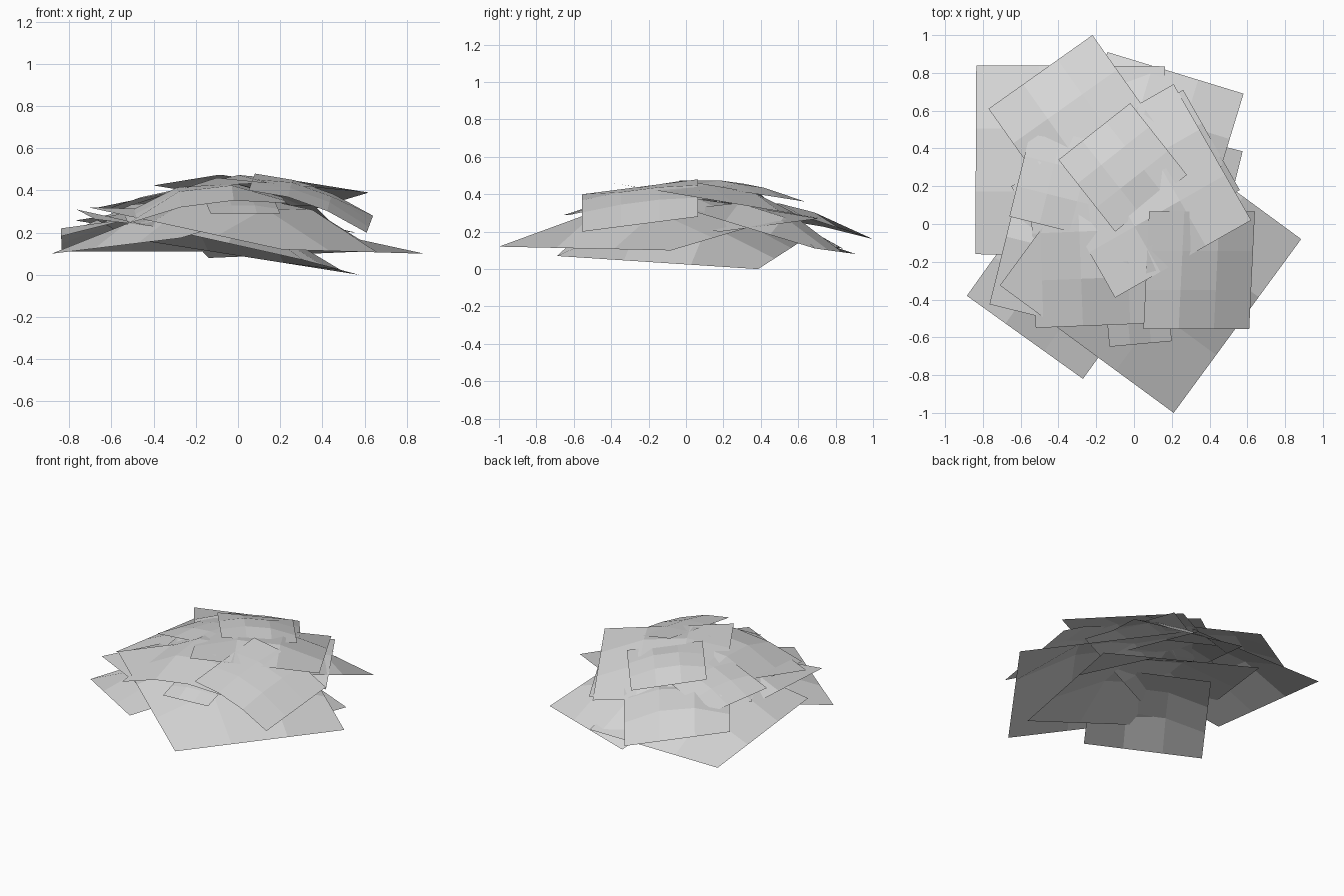
import bpy
from mathutils import Vector

cube = bpy.data.objects.get("Cube")
if cube:
    bpy.data.objects.remove(cube)

grey = bpy.data.materials.new("light grey")
grey.use_nodes = True
colour = (0.67, 0.67, 0.67, 1)
grey.diffuse_color = colour
grey.node_tree.nodes["Principled BSDF"].inputs["Base Color"].default_value = colour

SEGMENTS = 3


def sheet(name, start, end, heights, bulge, arch=0.0, side=None):
    """Sheet on the edge start-end (square unless side is given), domed over four corner heights."""
    start, end = Vector(start), Vector(end)
    along = end - start
    across = Vector(side or (-along.y, along.x))
    a, b, c, d = heights
    verts, faces = [], []
    n = SEGMENTS + 1
    for j in range(n):
        for i in range(n):
            u, v = i / SEGMENTS, j / SEGMENTS
            p = start + along * u + across * v
            flat = (a * (1 - u) + b * u) * (1 - v) + (d * (1 - u) + c * u) * v
            hump_u, hump_v = 4 * u * (1 - u), 4 * v * (1 - v)
            verts.append((p.x, p.y, flat + bulge * hump_u * hump_v + arch * hump_u))
    for j in range(SEGMENTS):
        for i in range(SEGMENTS):
            k = j * n + i
            faces.append((k, k + 1, k + n + 1, k + n))
    mesh = bpy.data.meshes.new(name)
    mesh.from_pydata(verts, [], faces)
    mesh.materials.append(grey)
    obj = bpy.data.objects.new(name, mesh)
    bpy.context.collection.objects.link(obj)


# Wide bottom layer
sheet("front_base_sheet", (.21, -1.0), (.885, -.08), (.12, .10, .30, .32), .17)
sheet("side_base_sheet", (.31, -.69), (.575, .385), (.07, 0, .17, .31), .19)
sheet("back_base_sheet", (-.835, .84), (-.84, -.16), (.11, .22, .36, .11), .15)
sheet("front_corner_sheet", (-.885, -.38), (-.27, -.82), (.10, .175, .31, .23), .09)
sheet("back_corner_sheet", (.58, .69), (-.14, .91), (.11, .08, .32, .33), .13)
sheet("inner_sheet", (.26, .71), (-.65, .20), (.27, .28, .28, .20), .09, side=(.30, -.53))

# Middle layer
sheet("front_middle_sheet", (-.52, -.55), (.23, -.52), (.244, .34, .38, .31), .07, arch=.05)
sheet("side_middle_sheet", (-.54, .52), (-.66, .04), (.29, .32, .42, .40), .03)
sheet("back_middle_sheet", (-.22, 1.0), (-.77, .61), (.16, .258, .32, .34), .08)

# Small top layer
sheet("large_top_sheet", (.62, .02), (.21, .74), (.39, .268, .33, .46), .10)
sheet("front_flap", (-.13, -.65), (.20, -.62), (.29, .29, .36, .36), .02)
sheet("front_top_sheet", (.05, -.555), (.61, -.555), (.40, .20, .28, .48), .02, arch=.04,
      side=(.03, .62))
sheet("back_top_sheet", (-.02, .64), (-.40, .34), (.36, .424, .473, .42), .045)
